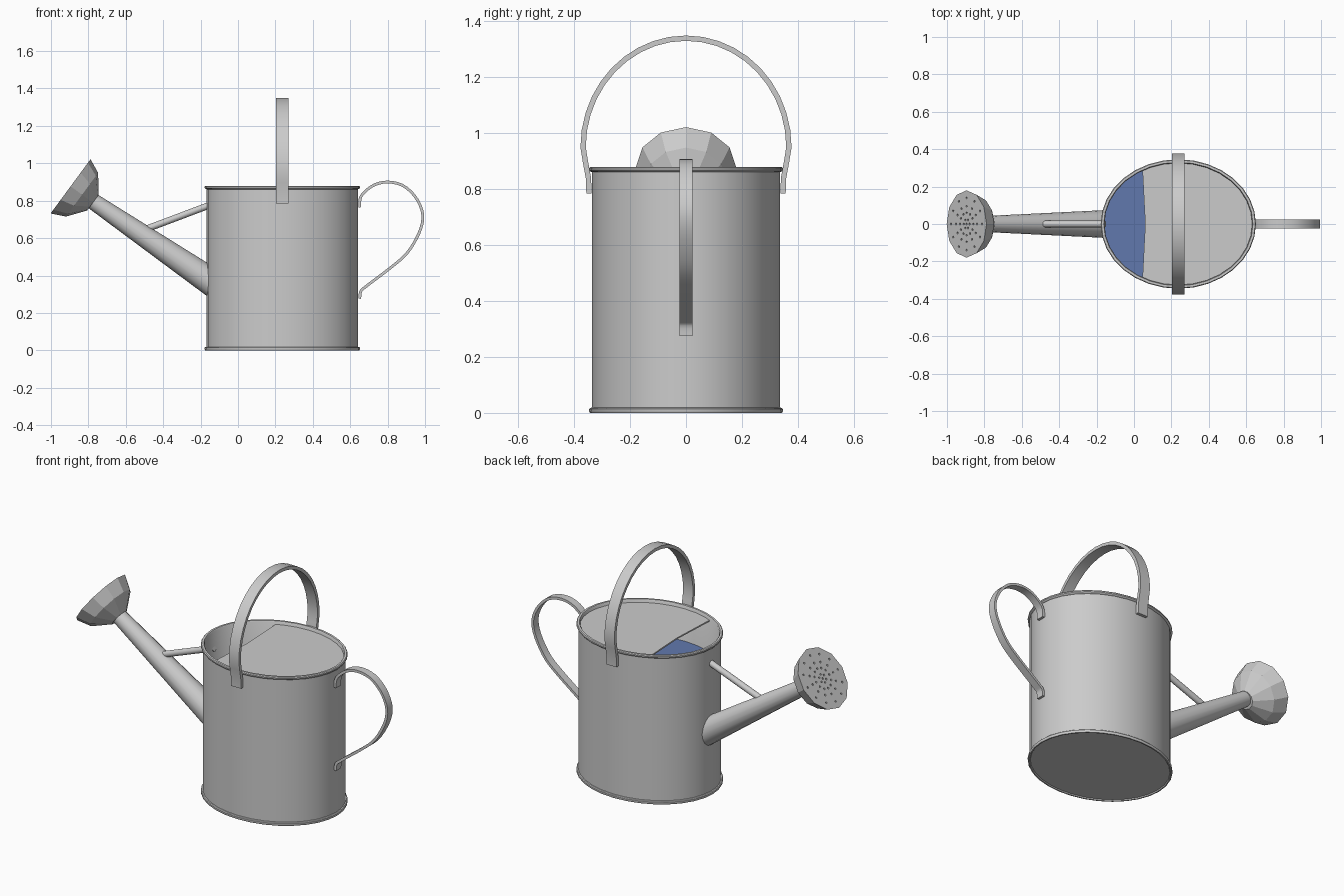
import bpy, bmesh, math
from mathutils import Vector as V

if "Cube" in bpy.data.objects:
    bpy.data.objects.remove(bpy.data.objects["Cube"])

CX, RX, RY = 0.237, 0.405, 0.336   # oval body centre and radii
Y = V((0, 1, 0))


def finish(name, bm, smooth=True):
    bmesh.ops.recalc_face_normals(bm, faces=bm.faces)
    me = bpy.data.meshes.new(name)
    bm.to_mesh(me)
    bm.free()
    ob = bpy.data.objects.new(name, me)
    bpy.context.collection.objects.link(ob)
    if smooth:
        bpy.ops.object.select_all(action='DESELECT')
        ob.select_set(True)
        bpy.context.view_layer.objects.active = ob
        bpy.ops.object.shade_smooth_by_angle(angle=math.radians(35))
    return ob


def loft(bm, rings):
    """Skin a list of point rings and cap both ends."""
    rs = [[bm.verts.new(p) for p in r] for r in rings]
    n = len(rs[0])
    for a, b in zip(rs, rs[1:]):
        for i in range(n):
            j = (i + 1) % n
            bm.faces.new((a[i], a[j], b[j], b[i]))
    bm.faces.new(rs[0])
    bm.faces.new(rs[-1])


def circle(centre, axis, r, n):
    u = Y.cross(axis).normalized()
    return [centre + r * (u * math.cos(t) + Y * math.sin(t))
            for t in (2 * math.pi * i / n for i in range(n))]


def oval(d, z, n=32):
    return [V((CX + (RX + d) * math.cos(2 * math.pi * i / n),
               (RY + d) * math.sin(2 * math.pi * i / n), z)) for i in range(n)]


def tube(name, p0, p1, r0, r1, n=16):
    p0, p1 = V(p0), V(p1)
    bm = bmesh.new()
    loft(bm, [circle(p0, (p1 - p0).normalized(), r0, n),
              circle(p1, (p1 - p0).normalized(), r1, n)])
    return finish(name, bm)


def strap(name, pts, side, width, thick):
    """Flat band swept along a planar path; side is the width direction."""
    pts, side = [V(p) for p in pts], V(side)
    rings = []
    for i, p in enumerate(pts):
        t = (pts[min(i + 1, len(pts) - 1)] - pts[max(i - 1, 0)]).normalized()
        nrm = t.cross(side)
        rings.append([p + side * a * width / 2 + nrm * b * thick / 2
                      for a, b in ((-1, -1), (1, -1), (1, 1), (-1, 1))])
    bm = bmesh.new()
    loft(bm, rings)
    return finish(name, bm)


def spline(pts, sub=3):
    """Catmull-Rom smoothing of a 2D path."""
    p = [V(q) for q in [pts[0], *pts, pts[-1]]]
    out = []
    for a, b, c, d in zip(p, p[1:], p[2:], p[3:]):
        for k in range(sub):
            t = k / sub
            out.append(0.5 * (2 * b + (c - a) * t + (2 * a - 5 * b + 4 * c - d) * t * t
                              + (3 * b - a - 3 * c + d) * t ** 3))
    return out + [p[-1]]


# Hollow oval body with rolled rims at top and bottom
bm = bmesh.new()
loft(bm, [oval(d, z) for d, z in (
    (-.004, .006), (0, 0), (.007, 0), (.010, .005), (.010, .014), (.006, .018), (0, .019),
    (0, .861), (.006, .863), (.010, .868), (.010, .875), (.006, .88), (-.006, .88),
    (-.010, .874), (-.010, .03))])
finish("body", bm)

# Water surface inside
bm = bmesh.new()
bm.faces.new([bm.verts.new(p) for p in oval(-.009, .67)])
water = finish("water", bm, False)
mat = bpy.data.materials.new("water_blue")
mat.diffuse_color = (0.12, 0.19, 0.42, 1)
mat.use_nodes = True
mat.node_tree.nodes["Principled BSDF"].inputs["Base Color"].default_value = mat.diffuse_color
water.data.materials.append(mat)

# Partial top cover
bm = bmesh.new()
a = math.acos((0.042 - CX) / RX)
edge = [(CX + (RX - .007) * math.cos(t), (RY - .007) * math.sin(t))
        for t in (-a + 2 * a * i / 24 for i in range(25))] + [(0.06, 0)]
loft(bm, [[V((x, y, z)) for x, y in edge] for z in (.853, .861)])
finish("top_cover", bm, False)

# Spout and its brace
tube("spout", (-0.10, 0, 0.337), (-0.79, 0, 0.807), 0.077, 0.043)
tube("spout_brace", (-0.50, 0, 0.645), (-0.155, 0, 0.775), 0.018, 0.018, 12)

# Twelve-sided sprinkler rose
N = V((-0.805, 0, 0.593)).normalized()
F = V((-0.895, 0, 0.877))
bm = bmesh.new()
loft(bm, [circle(F - N * h, N, r, 12)
          for h, r in ((0, .180), (.076, .145), (.148, .052))])
rose = finish("sprinkler_rose", bm, False)

# Rings of small holes pressed into the rose
bm = bmesh.new()
for r, count in ((0, 1), (.025, 6), (.06, 12), (.095, 12), (.14, 12)):
    for c in circle(F, N, r, count):
        loft(bm, [circle(c + N * h, N, .006, 6) for h in (-.012, .01)])
cutter = finish("hole_cutter", bm, False)
cutter.hide_render = True
cutter.hide_set(True)
mod = rose.modifiers.new("holes", 'BOOLEAN')
mod.operation = 'DIFFERENCE'
mod.solver = 'EXACT'
mod.object = cutter

# Carrying handle arching over the top
half = [(.347, .785), (.349, .84), (.360, .90)]
arc = [(.368 * math.cos(t), .95 + .39 * math.sin(t))
       for t in (math.pi * i / 20 for i in range(21))]
path = half + arc + [(-y, z) for y, z in reversed(half)]
strap("carry_handle", [(0.237, y, z) for y, z in path], (1, 0, 0), .065, .019)

# Rear pouring handle
path = spline([(.651, .765), (.653, .81), (.675, .845), (.73, .885), (.80, .90), (.88, .882),
               (.945, .825), (.983, .75), (.985, .68), (.955, .60), (.90, .515), (.82, .445),
               (.74, .384), (.68, .338), (.656, .315), (.651, .276)])
strap("rear_handle", [(p.x, 0, p.y) for p in path], (0, 1, 0), .046, .015)
